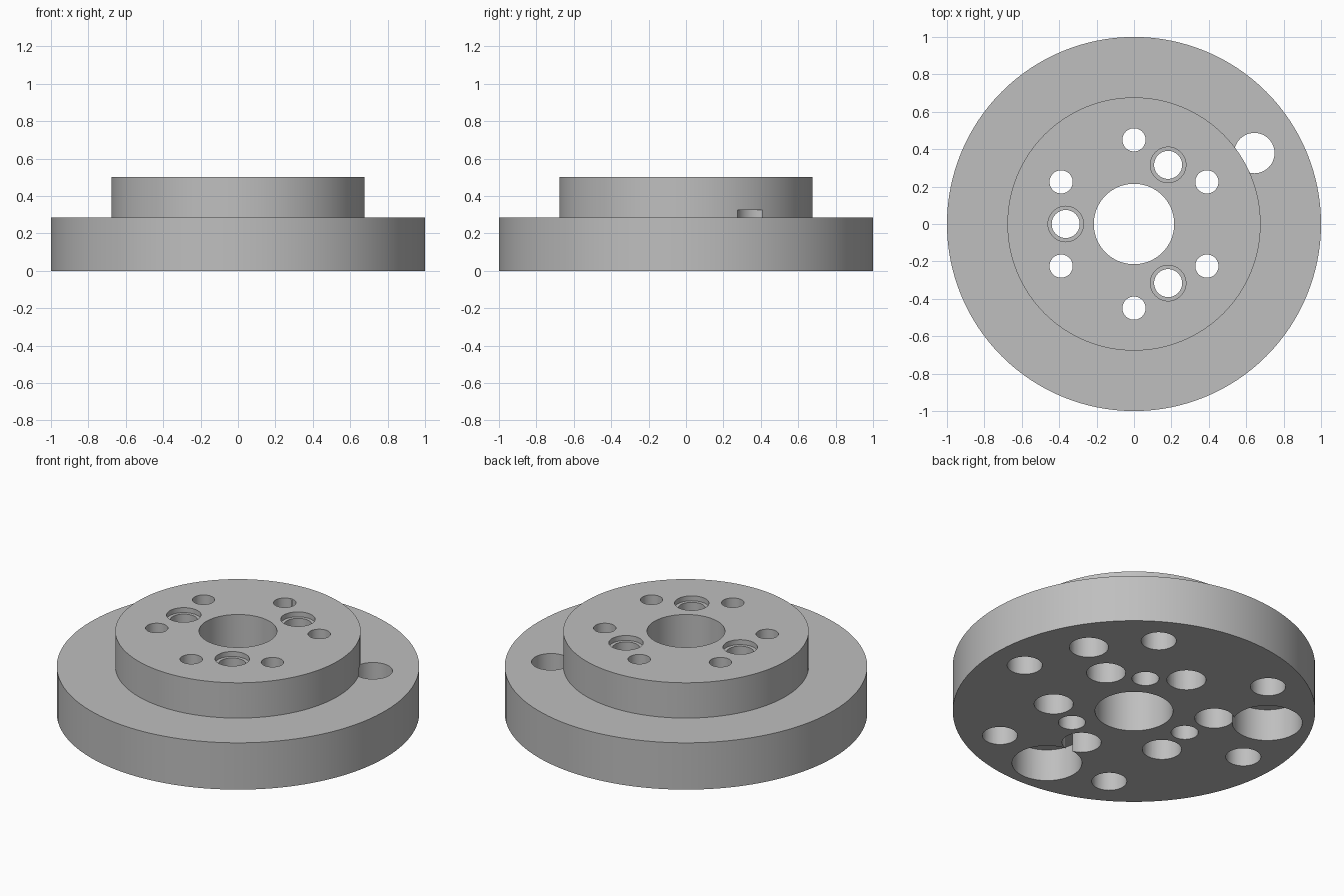
import bpy
import bmesh
from math import cos, sin, pi, radians

cube = bpy.data.objects.get("Cube")
if cube:
    bpy.data.objects.remove(cube, do_unlink=True)

BASE_TOP = 0.285
HUB_TOP = 0.5
EXTRA = 0.05  # how far cutters overshoot open faces

grey = bpy.data.materials.new("machined grey")
grey.use_nodes = True
colour = (0.52, 0.52, 0.52, 1)
grey.diffuse_color = colour
grey.node_tree.nodes["Principled BSDF"].inputs["Base Color"].default_value = colour


def lathe(name, profile, segments):
    """Revolve a closed (radius, z) outline around z."""
    bm = bmesh.new()
    rings = []
    for i in range(segments):
        a = 2 * pi * i / segments
        rings.append([bm.verts.new((r * cos(a), r * sin(a), z)) for r, z in profile])
    n = len(profile)
    for i in range(segments):
        here, after = rings[i], rings[(i + 1) % segments]
        for j in range(n):
            k = (j + 1) % n
            bm.faces.new((here[j], after[j], after[k], here[k]))
    bmesh.ops.recalc_face_normals(bm, faces=bm.faces)
    mesh = bpy.data.meshes.new(name)
    bm.to_mesh(mesh)
    bm.free()
    obj = bpy.data.objects.new(name, mesh)
    bpy.context.collection.objects.link(obj)
    return obj


def drill(body, ring_radius, degrees, radius, z0, z1):
    """Cut one vertical round hole between two heights."""
    a = radians(degrees)
    bpy.ops.mesh.primitive_cylinder_add(
        vertices=48, radius=radius, depth=z1 - z0,
        location=(ring_radius * cos(a), ring_radius * sin(a), (z0 + z1) / 2))
    cutter = bpy.context.object
    cutter.name = "hole_cutter"
    cutter.hide_render = True
    mod = body.modifiers.new("hole", 'BOOLEAN')
    mod.operation = 'DIFFERENCE'
    mod.solver = 'EXACT'
    mod.object = cutter
    bpy.ops.object.select_all(action='DESELECT')
    body.select_set(True)
    bpy.context.view_layer.objects.active = body
    bpy.ops.object.modifier_apply(modifier=mod.name)
    bpy.data.objects.remove(cutter, do_unlink=True)


# Stepped disc with its central bore
body = lathe("flanged_hub", [
    (0.215, 0), (1, 0), (1, BASE_TOP), (0.677, BASE_TOP),
    (0.677, HUB_TOP), (0.215, HUB_TOP)], 128)
body.data.materials.append(grey)

# Six bolt holes through the hub, counterbored from below
for i in range(6):
    angle = 30 + 60 * i
    drill(body, 0.45, angle, 0.062, -EXTRA, HUB_TOP + EXTRA)
    drill(body, 0.45, angle, 0.108, -EXTRA, 0.25)

# Three dowel holes with a shallow recess on top
for angle in (60, 180, 300):
    drill(body, 0.365, angle, 0.075, -EXTRA, HUB_TOP + EXTRA)
    drill(body, 0.365, angle, 0.095, HUB_TOP - 0.03, HUB_TOP + EXTRA)

# Six blind holes around the underside rim
for i in range(6):
    drill(body, 0.787, 60 * i, 0.097, -EXTRA, 0.2)

# Two large blind pockets underneath
for angle in (150, 270):
    drill(body, 0.747, angle, 0.193, -EXTRA, 0.195)

# Single flange hole that nicks the foot of the hub
drill(body, 0.747, 30.5, 0.108, -EXTRA, 0.325)

bpy.ops.object.shade_smooth_by_angle(angle=radians(30))
